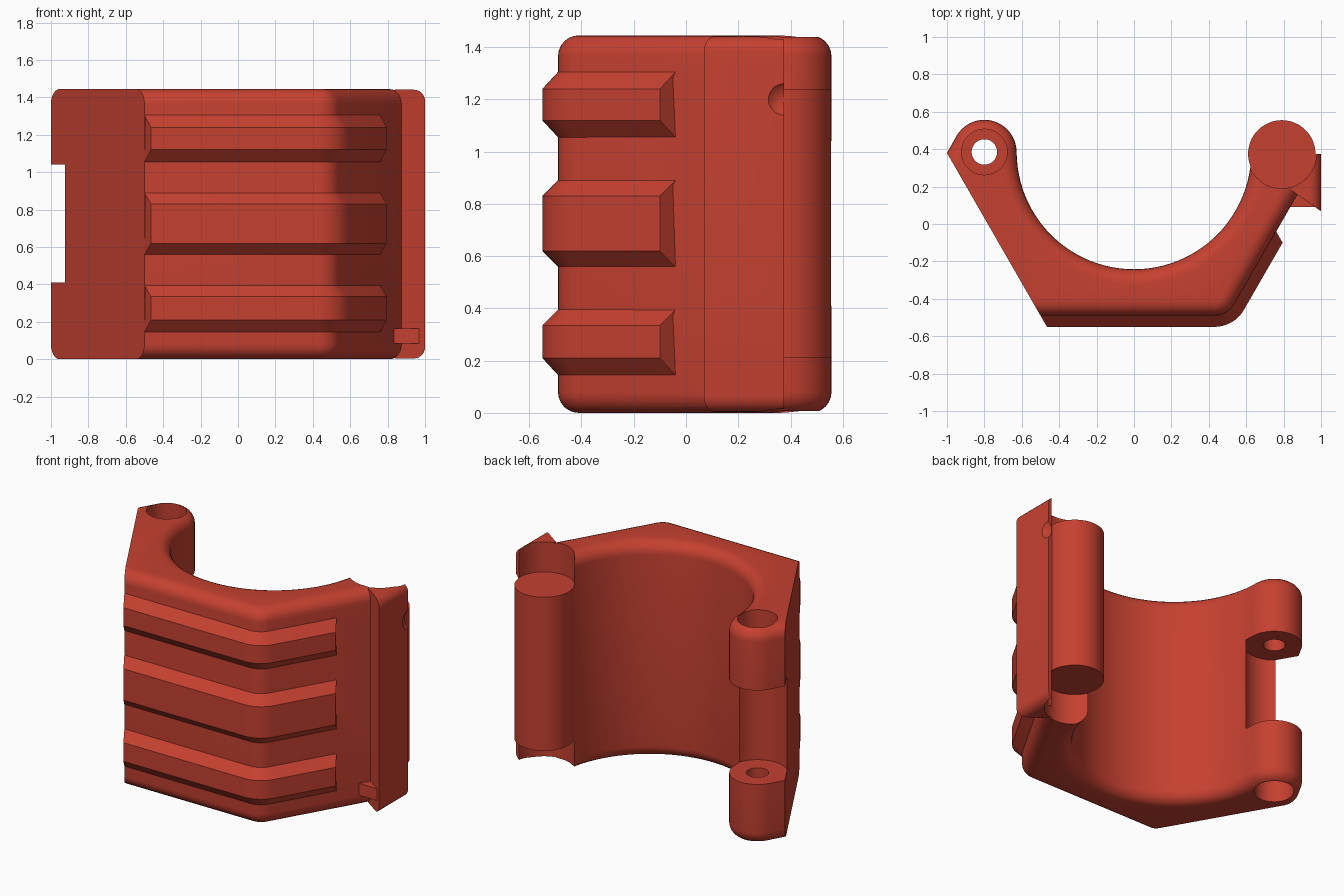
import bpy, bmesh, math
from mathutils import Vector

if "Cube" in bpy.data.objects:
    bpy.data.objects.remove(bpy.data.objects["Cube"])

H = 1.445                                   # overall height
HINGE, PIN = (-0.8, 0.385), (0.79, 0.375)   # pivot axes
FACE = math.radians(60)                     # slope of the angled outer walls

red = bpy.data.materials.new("brick_red")
red.diffuse_color = (0.56, 0.052, 0.03, 1)
red.use_nodes = True
red.node_tree.nodes["Principled BSDF"].inputs["Base Color"].default_value = red.diffuse_color


def arc(c, r, a0, a1, n):
    return [(c[0] + r * math.cos(math.radians(a0 + (a1 - a0) * i / n)),
             c[1] + r * math.sin(math.radians(a0 + (a1 - a0) * i / n))) for i in range(n + 1)]


def finish(name, bm):
    bmesh.ops.recalc_face_normals(bm, faces=bm.faces)
    me = bpy.data.meshes.new(name)
    bm.to_mesh(me)
    bm.free()
    me.materials.append(red)
    ob = bpy.data.objects.new(name, me)
    bpy.context.collection.objects.link(ob)
    return ob


def prism(name, pts, z0, z1, fillet=0, keep=None):
    """Extrude an outline; round the rim edges chosen by keep(a, b)."""
    bm = bmesh.new()
    base = bm.faces.new([bm.verts.new((x, y, z0)) for x, y in pts])
    ext = bmesh.ops.extrude_face_region(bm, geom=[base])
    for g in ext["geom"]:
        if isinstance(g, bmesh.types.BMVert):
            g.co.z = z1
    bmesh.ops.recalc_face_normals(bm, faces=bm.faces)
    if fillet:
        rim = [e for e in bm.edges if abs(e.verts[0].co.z - e.verts[1].co.z) < 1e-5
               and keep(e.verts[0].co, e.verts[1].co)]
        bmesh.ops.bevel(bm, geom=rim, offset=fillet, segments=6, profile=0.5,
                        affect='EDGES', clamp_overlap=False)
    return finish(name, bm)


def cylinder(name, c, r, z0, z1):
    return prism(name, arc(c, r, 0, 360 * 63 / 64, 63), z0, z1)


def box(name, x0, x1, y0, y1, z0, z1):
    return prism(name, [(x0, y0), (x1, y0), (x1, y1), (x0, y1)], z0, z1)


def cut(ob, cutters):
    for c in cutters:
        c.hide_render = True
        c.hide_viewport = True
        m = ob.modifiers.new("cut", 'BOOLEAN')
        m.operation, m.solver, m.object = 'DIFFERENCE', 'EXACT', c
    bpy.context.view_layer.update()
    dg = bpy.context.evaluated_depsgraph_get()
    me = bpy.data.meshes.new_from_object(ob.evaluated_get(dg))
    ob.modifiers.clear()
    ob.data = me


def smooth(ob):
    bpy.ops.object.select_all(action='DESELECT')
    ob.select_set(True)
    bpy.context.view_layer.objects.active = ob
    bpy.ops.object.shade_smooth_by_angle(angle=math.radians(32))


# Clamp body: angled outer walls, round bore, hinge knuckle on the left
outline = [(-1.0, 0.38), (-0.5, -0.49)]
outline += arc((0.431, -0.37), 0.12, -90, -30, 6)
outline += [(0.948, 0.285), (0.79, 0.36), (0.63, 0.38)]
outline += arc((0, 0.385), 0.627, -4, -176, 48)
outline += arc(HINGE, 0.172, 0, 148, 20)


def not_left_wall(a, b):
    return not (min(a.x, b.x) < -0.99 and min(a.y, b.y) < -0.4)


body = prism("clamp_body", outline, 0, H, 0.08, not_left_wall)

# Clearance for the mating knuckles, hinge gap, pin bore and counterbores
clear = [cylinder("pin_clearance_low", PIN, 0.185, -0.1, 0.21),
         cylinder("pin_clearance_high", PIN, 0.185, 1.24, H + 0.1)]
cut(body, clear + [
    cylinder("hinge_gap", HINGE, 0.185, 0.41, 1.04),
    box("hinge_gap_corner", -1.1, -0.9, 0.27, 0.7, 0.41, 1.04),
    cylinder("hinge_bore", HINGE, 0.068, -0.1, H + 0.1),
    cylinder("counterbore_low", HINGE, 0.122, -0.1, 0.16),
    cylinder("counterbore_high", HINGE, 0.122, H - 0.16, H + 0.1)])
smooth(body)

# Solid barrel on the right end
smooth(cylinder("right_barrel", PIN, 0.18, 0.21, 1.24))

# Latch flange beside the barrel, with a shallow dimple
flange = prism("latch_flange", [(0.84, 0.18), (1.0, 0.068), (1.0, 0.375), (0.88, 0.375)],
               0.004, H - 0.004, 0.06,
               lambda a, b: min(a.x, b.x) > 0.99)
bm = bmesh.new()
bmesh.ops.create_uvsphere(bm, u_segments=32, v_segments=16, radius=0.085)
bmesh.ops.translate(bm, verts=bm.verts, vec=Vector((1.06, 0.375, 1.2)))
cut(flange, clear + [finish("dimple_cutter", bm)])
smooth(flange)

# Small nub at the foot of the flange
box("latch_nub", 0.83, 0.98, 0.09, 0.2, 0.085, 0.165)


# Grip ribs wrapping the front and the right wall
def rib_path(off, end_y, left_cut):
    """Points along the walls at a given offset, rounded at the corner."""
    n = Vector((math.sin(FACE), -math.cos(FACE)))
    p = Vector((0.5, -0.49)) + n * off
    end = (p.x + (end_y - p.y) / math.tan(FACE), end_y)
    return ([(left_cut, -0.49 - off)]
            + arc((0.431, -0.37), 0.12 + off, -90, -30, 8) + [end])


def rib(name, z0, z1, o0, o1):
    inner = rib_path(-0.03, -0.025, -0.51)
    base = rib_path(0, -0.04, -0.5)
    outer = rib_path(0.06, -0.10, -0.465)
    bm = bmesh.new()
    rows = [[bm.verts.new((x, y, z)) for x, y in path]
            for path, z in ((inner, z0), (base, z0), (outer, o0),
                            (outer, o1), (base, z1), (inner, z1))]
    for i in range(6):
        a, b = rows[i], rows[(i + 1) % 6]
        for j in range(len(a) - 1):
            bm.faces.new((a[j], a[j + 1], b[j + 1], b[j]))
    for j in (0, -1):
        bm.faces.new([r[j] for r in rows])
    smooth(finish(name, bm))


rib("grip_rib_low", 0.145, 0.395, 0.21, 0.335)
rib("grip_rib_mid", 0.56, 0.89, 0.62, 0.83)
rib("grip_rib_high", 1.055, 1.305, 1.12, 1.24)
